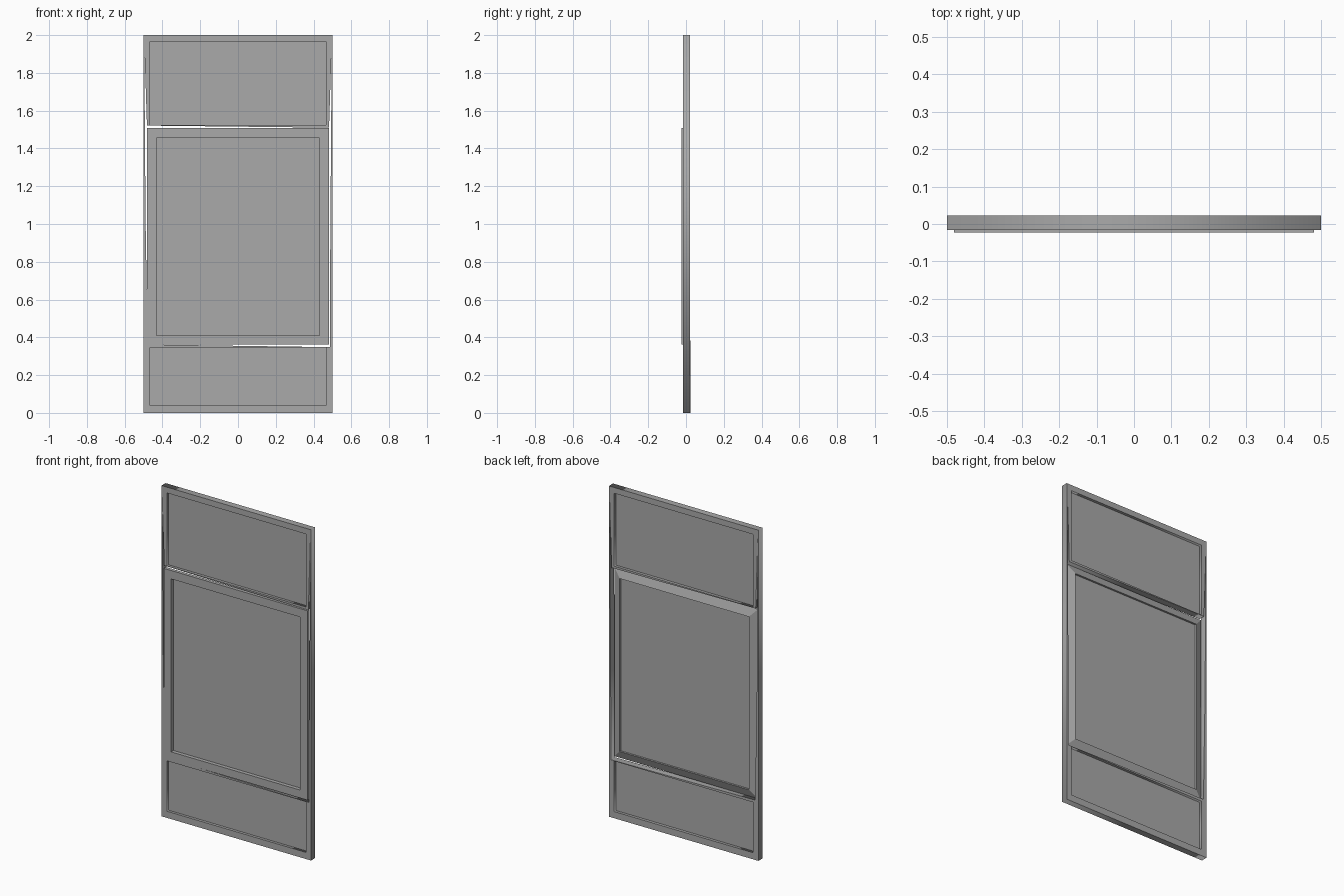
import bpy, bmesh
from math import radians

cube = bpy.data.objects.get("Cube")
if cube:
    bpy.data.objects.remove(cube, do_unlink=True)

grey = bpy.data.materials.new("plain grey")
grey.use_nodes = True
colour = (0.4, 0.4, 0.4, 1)
grey.diffuse_color = colour
grey.node_tree.nodes["Principled BSDF"].inputs["Base Color"].default_value = colour


def add(name, mesh):
    ob = bpy.data.objects.new(name, mesh)
    mesh.materials.clear()
    mesh.materials.append(grey)
    bpy.context.collection.objects.link(ob)
    return ob


def rect(half_width, bottom, top):
    return [(-half_width, bottom), (half_width, bottom),
            (half_width, top), (-half_width, top)]


def plate(name, outlines, front, back):
    """Solid sheet facing the front; outlines after the first are holes."""
    curve = bpy.data.curves.new(name + "_outline", "CURVE")
    curve.dimensions = "2D"
    curve.fill_mode = "BOTH"
    curve.extrude = (back - front) / 2
    for points in outlines:
        spline = curve.splines.new("POLY")
        spline.points.add(len(points) - 1)
        for p, (x, z) in zip(spline.points, points):
            p.co = (x, z, 0, 1)
        spline.use_cyclic_u = True
    helper = bpy.data.objects.new(name + "_outline", curve)
    bpy.context.collection.objects.link(helper)
    graph = bpy.context.evaluated_depsgraph_get()
    mesh = bpy.data.meshes.new_from_object(helper.evaluated_get(graph))
    bpy.data.objects.remove(helper, do_unlink=True)
    mesh.name = name
    ob = add(name, mesh)
    ob.rotation_euler.x = radians(90)
    ob.location.y = (front + back) / 2
    return ob


def ring_frame(name, rings):
    """Closed rectangular moulding through a loop of (half width, bottom, top, y)."""
    bm = bmesh.new()
    loops = [[bm.verts.new((x, y, z)) for x, z in rect(w, b, t)]
             for w, b, t, y in rings]
    for i, a in enumerate(loops):
        b = loops[(i + 1) % len(loops)]
        for j in range(4):
            k = (j + 1) % 4
            bm.faces.new((a[j], a[k], b[k], b[j]))
    bmesh.ops.recalc_face_normals(bm, faces=bm.faces)
    mesh = bpy.data.meshes.new(name)
    bm.to_mesh(mesh)
    bm.free()
    return add(name, mesh)


FRONT, BACK = -0.0165, 0.0225
upper_light = rect(0.465, 1.524, 1.965)
lower_light = rect(0.465, 0.04, 0.345)

# Opening around the sash, leaving narrow tapered gaps
opening = [(-0.478, 0.362), (0.486, 0.348), (0.489, 1.0), (0.493, 1.5),
           (0.496, 1.95), (0.482, 1.51), (-0.482, 1.521),
           (-0.496, 1.95), (-0.493, 1.5), (-0.489, 1.0)]

# Outer frame with stiles and rails
plate("outer_frame", [rect(0.5, 0, 2), upper_light, opening, lower_light], FRONT, BACK)

# Middle sash: flat front, back sloping up to the pane
ring_frame("middle_sash", [(0.481, 0.362, 1.507, -0.0225),
                           (0.432, 0.41, 1.456, -0.0225),
                           (0.432, 0.41, 1.456, 0.0165),
                           (0.481, 0.362, 1.507, -0.002)])

# Recessed panes
for name, outline in (("upper_pane", upper_light), ("lower_pane", lower_light),
                      ("middle_pane", rect(0.434, 0.408, 1.458))):
    plate(name, [outline], 0.0, 0.005)
